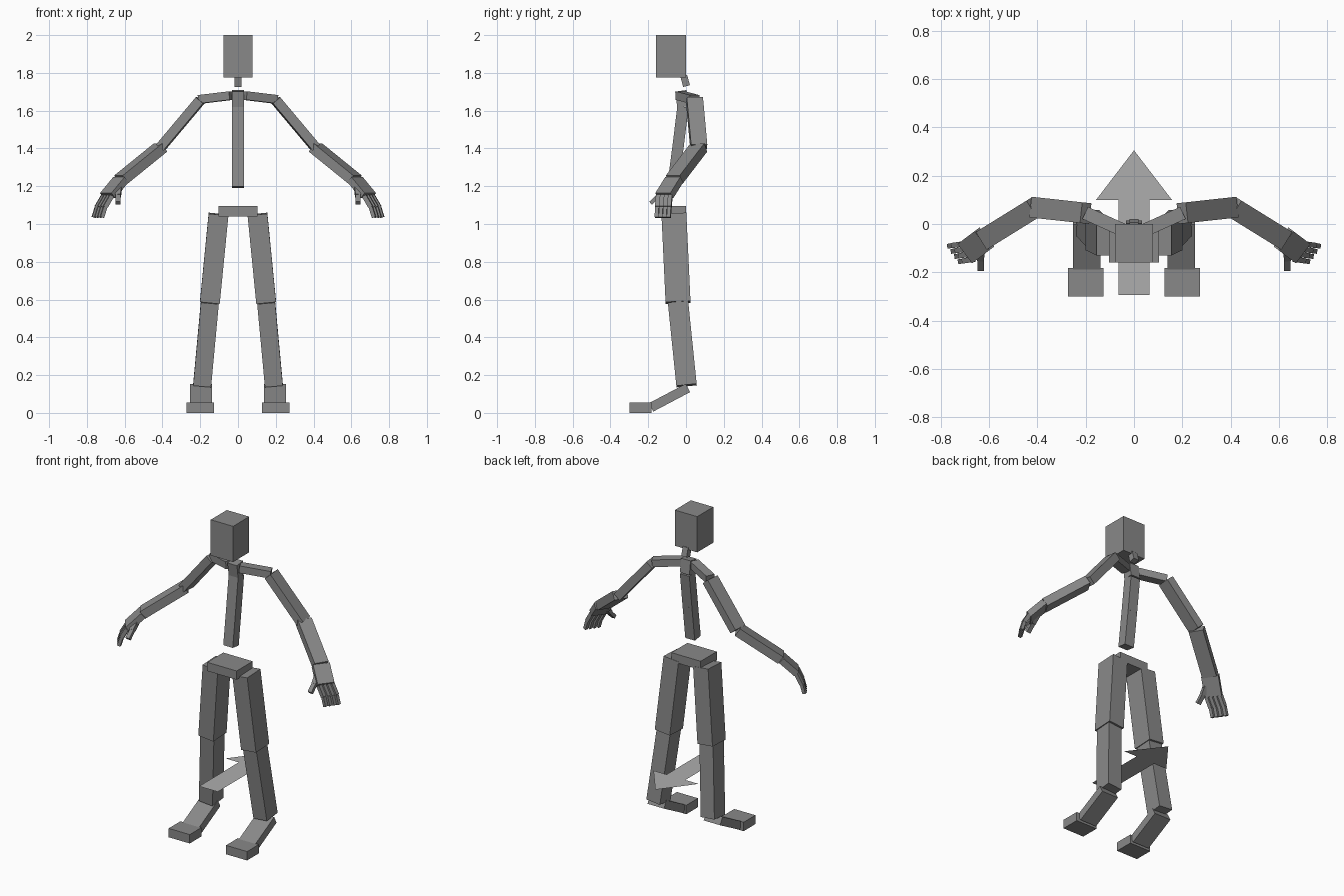
import bpy
import bmesh
from mathutils import Vector, Matrix

cube = bpy.data.objects.get("Cube")
if cube:
    bpy.data.objects.remove(cube, do_unlink=True)


def make_material(name, value):
    mat = bpy.data.materials.new(name)
    mat.use_nodes = True
    colour = (value, value, value, 1)
    mat.diffuse_color = colour
    mat.node_tree.nodes["Principled BSDF"].inputs["Base Color"].default_value = colour
    return mat


body_grey = make_material("body grey", 0.25)
arrow_grey = make_material("light grey", 0.42)


def add_object(name, bm, mat):
    mesh = bpy.data.meshes.new(name)
    bm.to_mesh(mesh)
    bm.free()
    mesh.materials.append(mat)
    obj = bpy.data.objects.new(name, mesh)
    bpy.context.collection.objects.link(obj)
    return obj


def beam(name, start, end, width, depth, side=None):
    """Box running from start to end; width lies along the side direction."""
    a, b = Vector(start), Vector(end)
    along = (b - a).normalized()
    across = Vector(side) if side else along.cross(Vector((0, 0, 1)))
    across = (across - along * across.dot(along)).normalized()
    axes = Matrix((across, along.cross(across), along)).transposed().to_4x4()
    size = Matrix.Diagonal((width, depth, (b - a).length, 1))
    bm = bmesh.new()
    bmesh.ops.create_cube(bm, size=1, matrix=Matrix.Translation((a + b) / 2) @ axes @ size)
    return add_object(name, bm, body_grey)


X = (1, 0, 0)

# Head, neck, spine and pelvis
beam("head", (0, -0.08, 1.775), (0, -0.08, 2), 0.156, 0.16, X)
beam("neck", (0, 0.003, 1.73), (0, -0.012, 1.785), 0.037, 0.037, X)
spine = [(0, -0.07, 1.195), (0, -0.042, 1.41), (0, -0.016, 1.62), (0, -0.028, 1.705)]
for part, a, b in zip(("lower", "middle", "upper"), spine, spine[1:]):
    beam(part + "_spine", a, b, 0.066, 0.06, X)
beam("pelvis", (0, -0.08, 1.04), (0, -0.08, 1.095), 0.205, 0.16, X)

# Limbs on both sides
for label, s in (("left", 1), ("right", -1)):
    def limb(name, a, b, width, depth, side=None):
        flip = Vector((s, 1, 1))
        beam(label + "_" + name, Vector(a) * flip, Vector(b) * flip, width, depth, side)

    # Arm
    shoulder, elbow = (0.2, 0.045, 1.655), (0.41, 0.068, 1.405)
    wrist, knuckles = (0.62, -0.062, 1.235), (0.69, -0.115, 1.15)
    limb("collar", (0.035, -0.03, 1.68), (0.2, 0.045, 1.66), 0.055, 0.045)
    limb("upper_arm", shoulder, elbow, 0.086, 0.05)
    limb("forearm", elbow, wrist, 0.086, 0.053)
    limb("palm", wrist, knuckles, 0.1, 0.038)

    # Fingers spread across the palm, with two joints each
    spread = Vector((0.57, 0.82, 0))
    for i, name in enumerate(("index", "middle", "ring", "little")):
        offset = spread * (0.039 - 0.026 * (3 - i))
        base = Vector(knuckles) + offset
        joint = Vector((0.725, -0.12, 1.09)) + offset
        tip = Vector((0.742, -0.123, 1.035)) + offset
        limb(name + "_finger", base, joint, 0.022, 0.024)
        limb(name + "_fingertip", joint, tip, 0.02, 0.02)
    limb("thumb", (0.63, -0.11, 1.19), (0.635, -0.145, 1.15), 0.028, 0.026)
    limb("thumb_tip", (0.635, -0.145, 1.15), (0.635, -0.187, 1.11), 0.026, 0.022)

    # Leg
    knee, ankle = (0.149, -0.042, 0.585), (0.19, 0.003, 0.145)
    limb("thigh", (0.103, -0.064, 1.052), knee, 0.105, 0.132, X)
    limb("shin", knee, ankle, 0.095, 0.108, X)
    limb("foot", (0.196, 0.01, 0.132), (0.196, -0.185, 0.029), 0.115, 0.05, X)
    limb("toes", (0.2, -0.183, 0.028), (0.2, -0.3, 0.028), 0.147, 0.056, X)

# Flat direction arrow between the legs
outline = [(0.065, -0.295), (0.065, 0.1), (0.157, 0.1), (0, 0.305)]
outline += [(-x, y) for x, y in reversed(outline[:3])]
bm = bmesh.new()
bm.faces.new([bm.verts.new((x, y, 0.375)) for x, y in outline])
add_object("direction_arrow", bm, arrow_grey)
